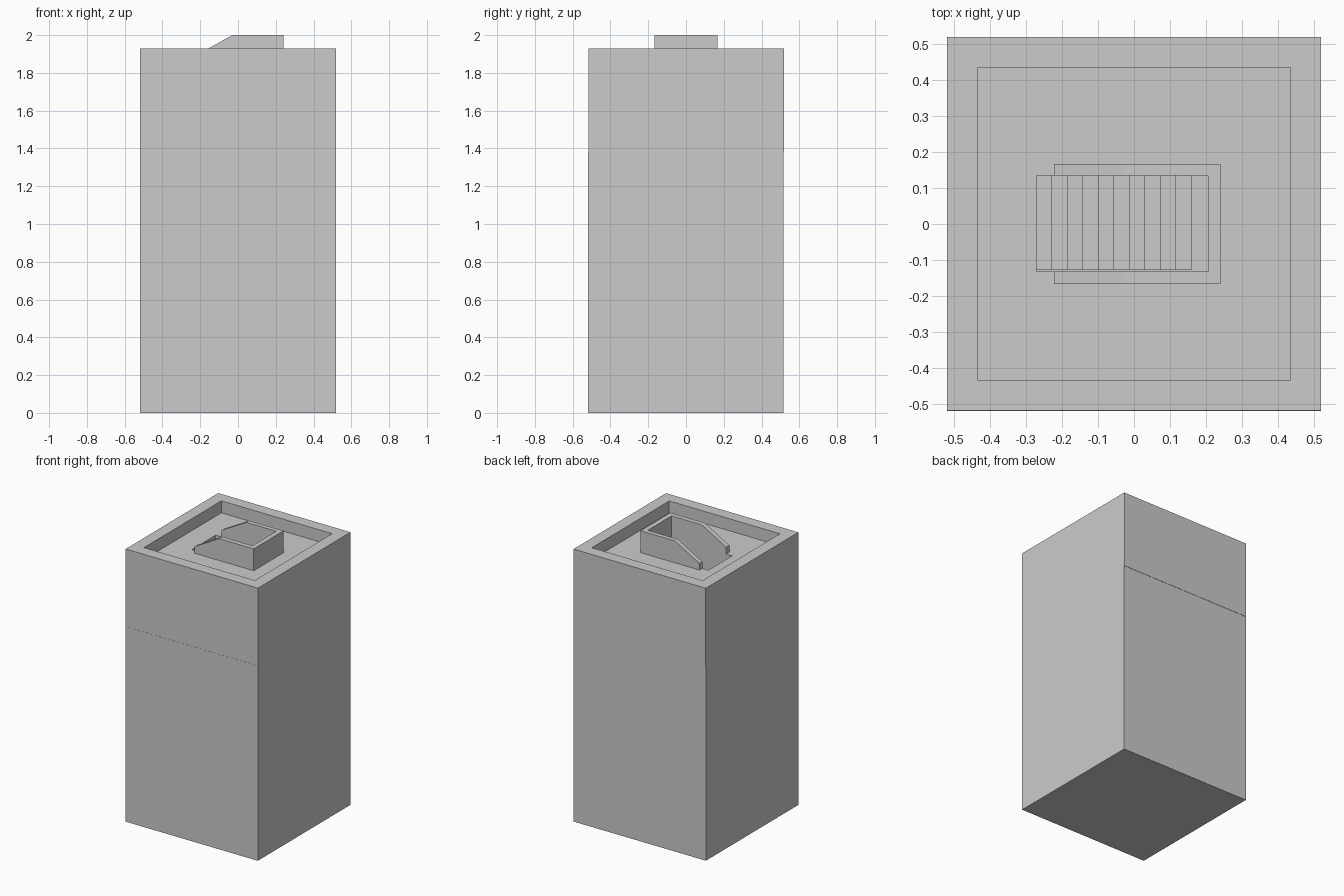
import bpy, bmesh

if "Cube" in bpy.data.objects:
    bpy.data.objects.remove(bpy.data.objects["Cube"])

SEAM, TOP, ROOF = 1.38, 1.93, 1.845   # storey joint, parapet top, roof floor
WELL_X = (-0.27, 0.205)               # stair opening


def extrude_profile(name, pts, y0, y1):
    """Extrude an x/z side profile along y."""
    bm = bmesh.new()
    face = bm.faces.new([bm.verts.new((x, y0, z)) for x, z in pts])
    out = bmesh.ops.extrude_face_region(bm, geom=[face])
    moved = [v for v in out["geom"] if isinstance(v, bmesh.types.BMVert)]
    bmesh.ops.translate(bm, verts=moved, vec=(0, y1 - y0, 0))
    bmesh.ops.recalc_face_normals(bm, faces=bm.faces)
    mesh = bpy.data.meshes.new(name)
    bm.to_mesh(mesh)
    bm.free()
    ob = bpy.data.objects.new(name, mesh)
    bpy.context.collection.objects.link(ob)
    return ob


def box(name, x, y, z):
    pts = [(x[0], z[0]), (x[1], z[0]), (x[1], z[1]), (x[0], z[1])]
    return extrude_profile(name, pts, *y)


def cut(ob, cutter):
    """Subtract the cutter and apply the modifier."""
    mod = ob.modifiers.new("cut", "BOOLEAN")
    mod.operation, mod.solver, mod.object = "DIFFERENCE", "EXACT", cutter
    bpy.context.view_layer.objects.active = ob
    bpy.ops.object.modifier_apply(modifier=mod.name)


# Tower: plain lower storeys and a very slightly shifted top storey
box("lower_storeys", (-0.518, 0.518), (-0.518, 0.517), (0, SEAM))
upper = box("top_storey", (-0.518, 0.518), (-0.517, 0.519), (SEAM, TOP))

# Sloped enclosure around the stair opening
enclosure = extrude_profile("stair_enclosure", [
    (-0.222, ROOF), (0.24, ROOF), (0.24, 2.0), (-0.03, 2.0), (-0.222, 1.893)],
    -0.167, 0.167)

# Cutters for the roof recess and the stairwell
recess = box("recess_cutter", (-0.434, 0.434), (-0.432, 0.434), (ROOF, 2.2))
well = box("well_cutter", WELL_X, (-0.132, 0.135), (SEAM - 0.1, 2.2))
cut(upper, recess)
cut(upper, well)
cut(enclosure, well)
for c in (recess, well):
    bpy.data.objects.remove(c)

# Stairs descending towards +x inside the well
STEPS, RUN = 10, 0.043
RISE = (ROOF - SEAM) / (STEPS + 1)
profile = [(WELL_X[0], SEAM)]
for i in range(STEPS):
    z = ROOF - RISE * (i + 1)
    profile += [(WELL_X[0] + RUN * i, z), (WELL_X[0] + RUN * (i + 1), z)]
profile.append((WELL_X[0] + RUN * STEPS, SEAM))
extrude_profile("stairs", profile, -0.128, 0.135)
